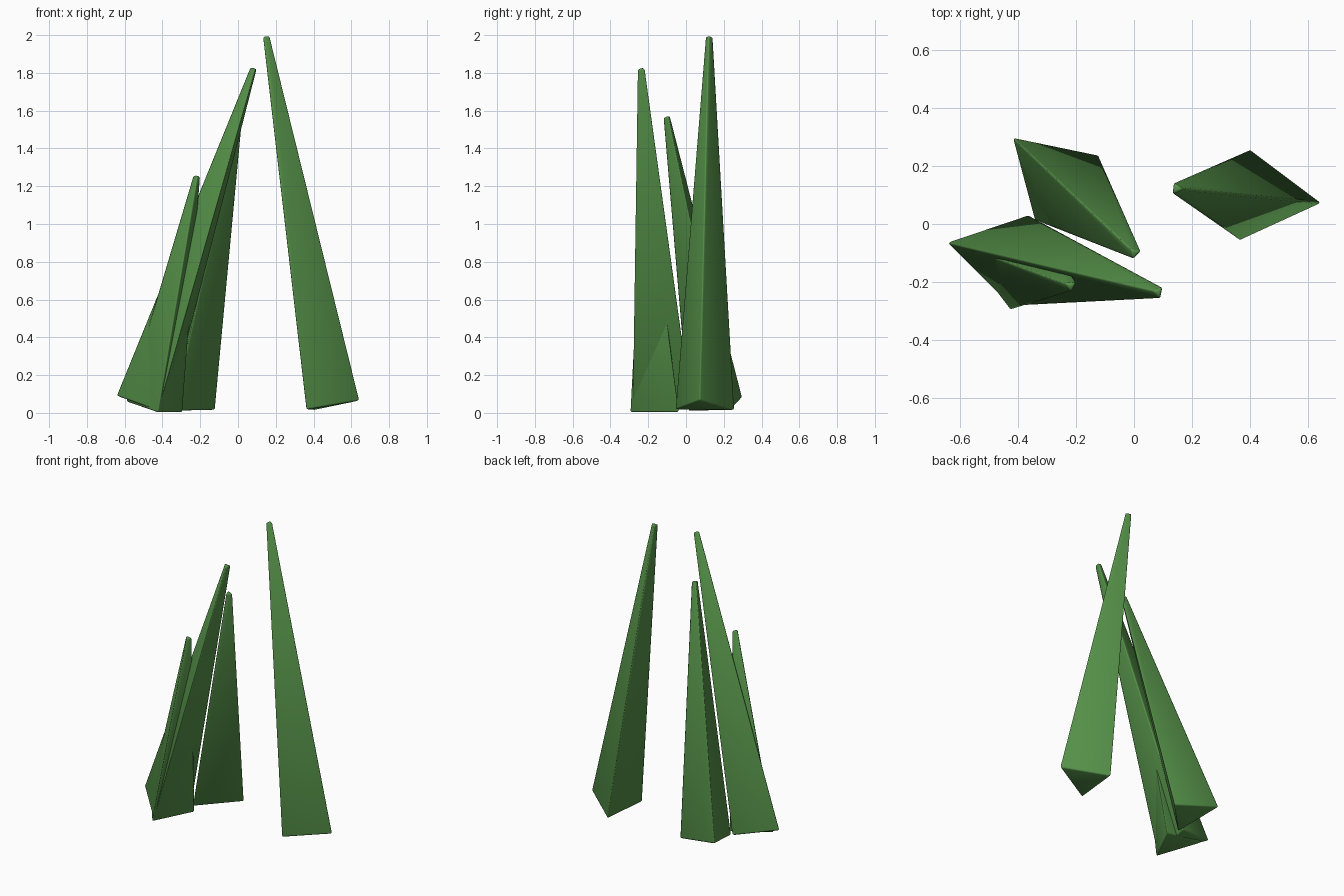
import bpy
import bmesh
from mathutils import Vector

if "Cube" in bpy.data.objects:
    bpy.data.objects.remove(bpy.data.objects["Cube"])

green = bpy.data.materials.new("leaf green")
green.diffuse_color = (0.09, 0.28, 0.065, 1)
green.use_nodes = True
green.node_tree.nodes["Principled BSDF"].inputs["Base Color"].default_value = green.diffuse_color


def spike(name, tip, base):
    """Leaning three-sided blade with a small blunt tip and softened edges."""
    base = [Vector(p) for p in base]
    tip = Vector(tip)
    centre = sum(base, Vector()) / 3
    base = [centre + (p - centre) * 1.03 for p in base]
    bm = bmesh.new()
    low = [bm.verts.new(p) for p in base]
    top = [bm.verts.new(tip + (p - centre) * 0.13) for p in base]
    bm.faces.new(low[::-1])
    bm.faces.new(top)
    for i in range(3):
        j = (i + 1) % 3
        bm.faces.new((low[i], low[j], top[j], top[i]))
    bmesh.ops.recalc_face_normals(bm, faces=bm.faces)
    bmesh.ops.bevel(bm, geom=bm.edges[:], offset=0.009, segments=2,
                    profile=0.5, affect='EDGES', clamp_overlap=True)
    for f in bm.faces:
        f.smooth = True
    mesh = bpy.data.meshes.new(name)
    bm.to_mesh(mesh)
    bm.free()
    mesh.materials.append(green)
    bpy.context.collection.objects.link(bpy.data.objects.new(name, mesh))


# Lone tall blade on the right
spike("right_blade", (0.146, 0.122, 1.993),
      [(0.365, -0.053, 0.018), (0.64, 0.073, 0.065), (0.40, 0.253, 0.015)])
# Blade at the back of the cluster
spike("back_blade", (0.003, -0.10, 1.568),
      [(-0.415, 0.295, 0.08), (-0.34, 0.015, 0.01), (-0.125, 0.235, 0.015)])
# Large blade at the front of the cluster
spike("front_blade", (0.085, -0.235, 1.824),
      [(-0.64, -0.065, 0.09), (-0.425, -0.28, 0.012), (-0.365, 0.028, 0.02)])
# Short blade grown into the front one
spike("short_blade", (-0.217, -0.213, 1.255),
      [(-0.59, -0.075, 0.06), (-0.425, -0.293, 0.003), (-0.297, -0.04, 0.003)])
